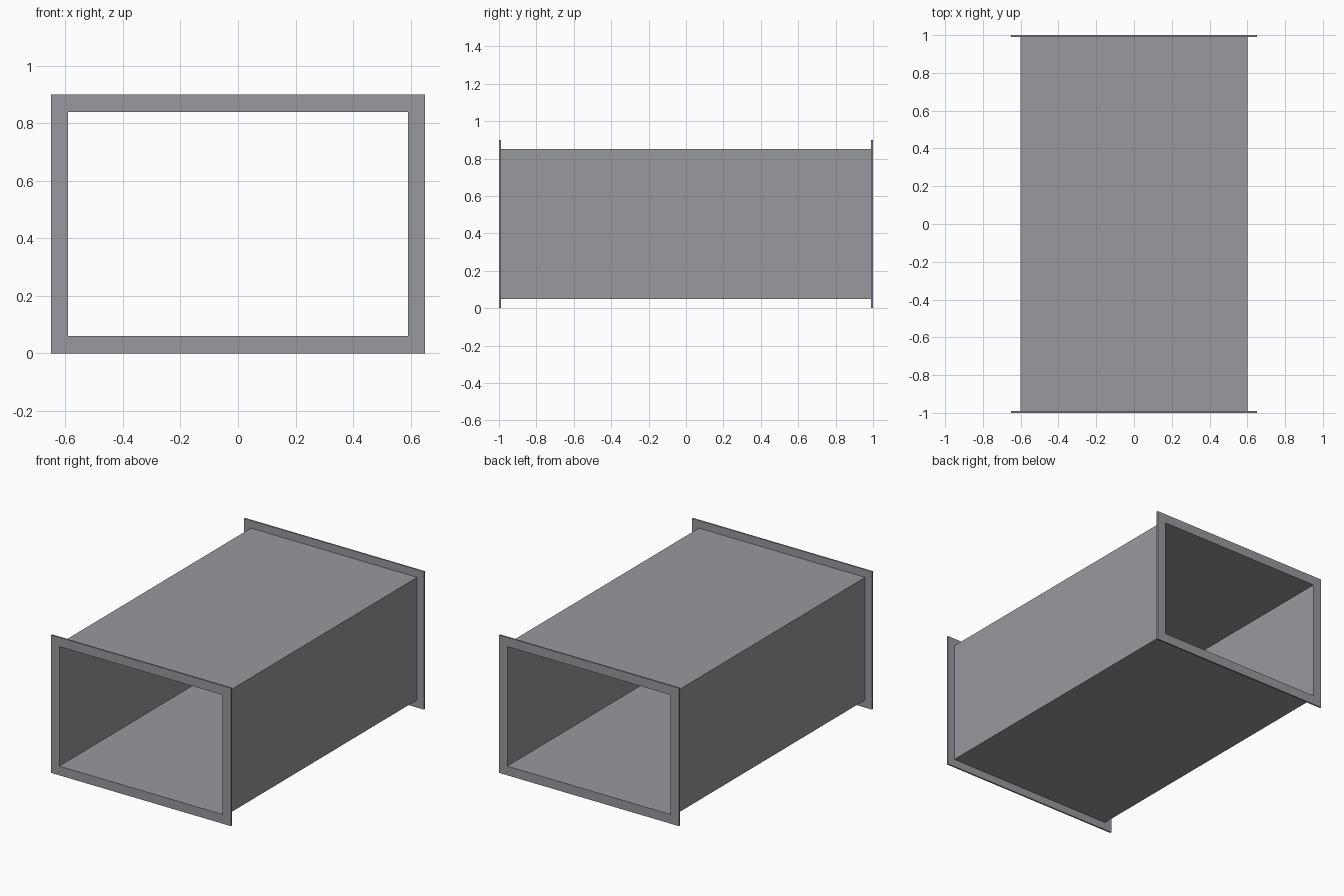
import bpy
import bmesh

cube = bpy.data.objects.get("Cube")
if cube:
    bpy.data.objects.remove(cube, do_unlink=True)

HEIGHT_MID = 0.45
HALF_LENGTH = 1.0
FLANGE_DEPTH = 0.01
OPENING = (0.59, 0.39)    # half width, half height
DUCT_OUTER = (0.60, 0.40)
FLANGE_OUTER = (0.65, 0.45)

steel = bpy.data.materials.new("galvanised_grey")
steel.use_nodes = True
colour = (0.31, 0.32, 0.34, 1)
steel.diffuse_color = colour
steel.node_tree.nodes["Principled BSDF"].inputs["Base Color"].default_value = colour


def rectangular_tube(name, outer, inner, y_front, y_back, capped):
    """Hollow rectangular tube along y; capped closes the rim between its walls."""
    bm = bmesh.new()

    def ring(half, y):
        w, h = half
        corners = ((-w, -h), (w, -h), (w, h), (-w, h))
        return [bm.verts.new((x, y, HEIGHT_MID + z)) for x, z in corners]

    rings = [ring(outer, y_front), ring(outer, y_back),
             ring(inner, y_back), ring(inner, y_front)]
    for i, a in enumerate(rings):
        b = rings[(i + 1) % 4]
        if i % 2 and not capped:
            continue
        for k in range(4):
            n = (k + 1) % 4
            bm.faces.new((a[k], a[n], b[n], b[k]))
    # The winding above already points every face out of the sheet metal
    mesh = bpy.data.meshes.new(name)
    bm.to_mesh(mesh)
    bm.free()
    mesh.materials.append(steel)
    obj = bpy.data.objects.new(name, mesh)
    bpy.context.collection.objects.link(obj)
    return obj


# Duct walls, running between the two flanges
seam = HALF_LENGTH - FLANGE_DEPTH
rectangular_tube("duct_walls", DUCT_OUTER, OPENING, -seam, seam, False)

# End flanges
rectangular_tube("front_flange", FLANGE_OUTER, OPENING, -HALF_LENGTH, -seam, True)
rectangular_tube("back_flange", FLANGE_OUTER, OPENING, seam, HALF_LENGTH, True)
